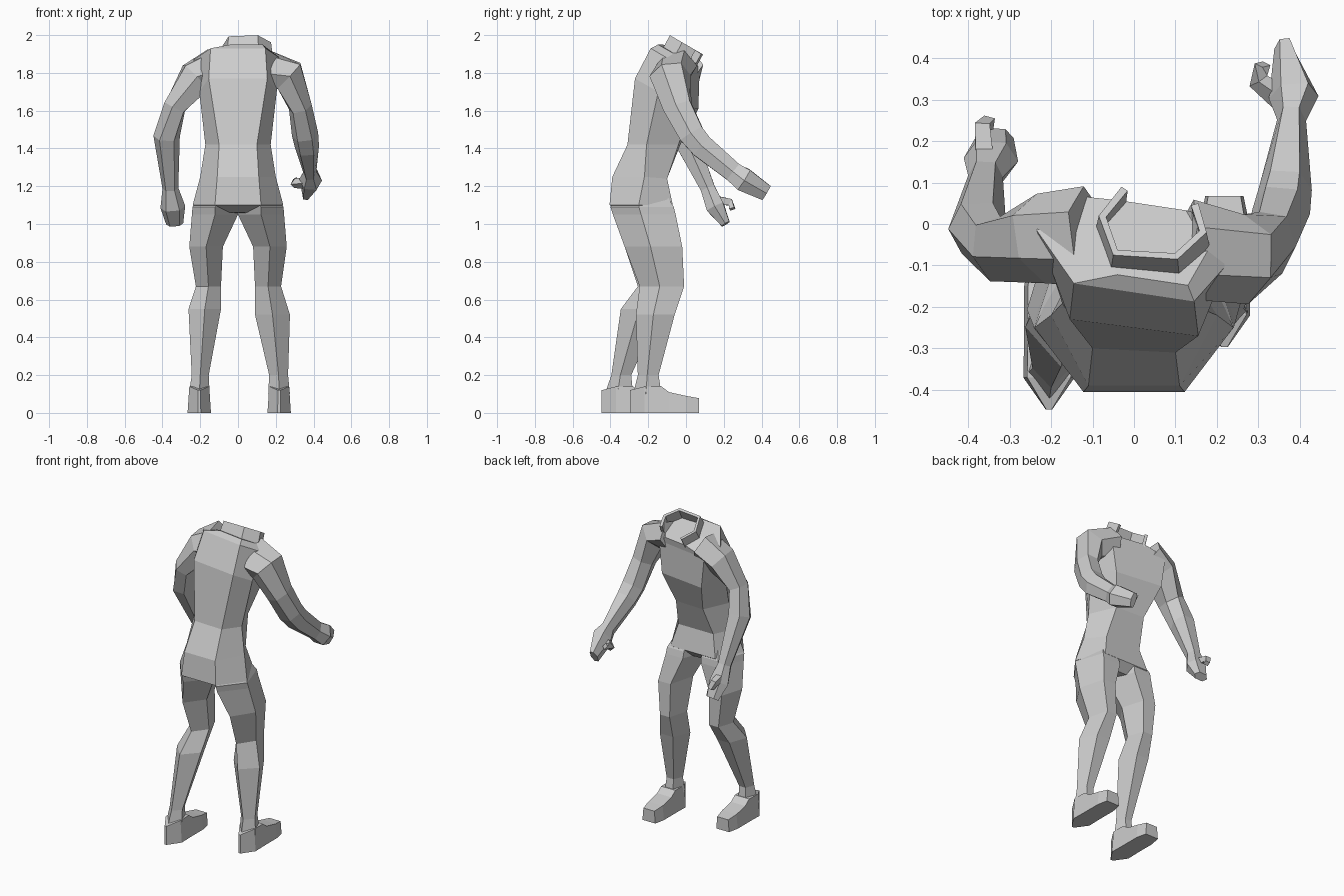
import bpy, bmesh
from mathutils import Vector


def loft(name, rings):
    """Skin a closed flat-shaded mesh through rings of equal point count."""
    bm = bmesh.new()
    rows = [[bm.verts.new(p) for p in r] for r in rings]
    n = len(rows[0])
    for a, b in zip(rows, rows[1:]):
        for i in range(n):
            j = (i + 1) % n
            bm.faces.new((a[i], a[j], b[j], b[i]))
    bm.faces.new(rows[0][::-1])
    bm.faces.new(rows[-1])
    bmesh.ops.recalc_face_normals(bm, faces=bm.faces)
    me = bpy.data.meshes.new(name)
    bm.to_mesh(me)
    bm.free()
    ob = bpy.data.objects.new(name, me)
    bpy.context.collection.objects.link(ob)
    return ob


def limb(name, stations, shape):
    """Tube through (centre, half width, half depth), square to its path."""
    pts = [Vector(s[0]) for s in stations]
    ref = Vector((0, 0.8, 0.6))
    rings = []
    for i, (c, ru, rv) in enumerate(stations):
        t = (pts[min(i + 1, len(pts) - 1)] - pts[max(i - 1, 0)]).normalized()
        v = (ref - t * ref.dot(t)).normalized()
        u = v.cross(t)
        rings.append([pts[i] + u * a * ru + v * b * rv for a, b in shape])
    return loft(name, rings)


HEX = [(1, 0), (.55, .95), (-.55, .95), (-1, 0), (-.55, -.95), (.55, -.95)]
BOX = [(1, 1), (-1, 1), (-1, -1), (1, -1)]


# Torso: back, side and front corners of each level, upper body twisted
def torso_ring(cx, twist, zb, zs, zf, yb, wb, ys, ws, yf, wf):
    pts = [(-wb, yb, zb), (wb, yb, zb), (ws, ys, zs), (wf, yf, zf),
           (-wf, yf, zf), (-ws, ys, zs)]
    return [(x + cx, y - twist * x, z) for x, y, z in pts]


loft("torso", [torso_ring(*r) for r in (
    (.045, .15, 1.95, 1.90, 1.85, -.135, .085, -.04, .135, .045, .08),
    (0, .15, 1.93, 1.87, 1.81, -.165, .145, -.05, .235, .045, .18),
    (0, .13, 1.77, 1.70, 1.61, -.25, .155, -.12, .205, .045, .155),
    (0, .05, 1.42, 1.42, 1.42, -.305, .10, -.20, .173, -.035, .10),
    (0, 0, 1.25, 1.25, 1.24, -.39, .11, -.22, .20, -.10, .125),
    (0, 0, 1.10, 1.10, 1.10, -.405, .122, -.25, .24, -.07, .16),
    (0, 0, 1.06, 1.06, 1.05, -.30, .04, -.24, .10, -.12, .04))])

# Collar: open at the chest, tilted forward
outline = [(-.03, .09), (-.085, .02), (-.05, -.075), (.105, -.085),
           (.175, -.02), (.155, .05)]
bm = bmesh.new()
top = [bm.verts.new((x, y, 1.95 - .58 * y)) for x, y in outline]
low = [bm.verts.new((.045 + (x - .045) * 1.06, y - .035, 1.885 - .58 * y))
       for x, y in outline]
for i in range(5):
    bm.faces.new((top[i], low[i], low[i + 1], top[i + 1]))
me = bpy.data.meshes.new("collar")
bm.to_mesh(me)
bm.free()
collar = bpy.data.objects.new("collar", me)
bpy.context.collection.objects.link(collar)
mod = collar.modifiers.new("thickness", "SOLIDIFY")
mod.thickness = .018
mod.offset = -1

# Legs: each level is (z, inner x, outer x, back y, front y)
LEG = [(0, -1), (1, -.1), (.5, 1), (-.5, 1), (-1, -.1)]


def leg(name, s, levels):
    rings = []
    for z, xi, xo, yb, yf in levels:
        cx, hx, cy, hy = (xi + xo) / 2, (xo - xi) / 2, (yb + yf) / 2, (yf - yb) / 2
        rings.append([(s * (cx + a * hx), cy + b * hy, z) for a, b in LEG])
    loft(name, rings)


leg("right_leg", 1, [
    (1.2, .03, .17, -.33, -.13), (1.09, .0, .241, -.40, -.065),
    (1.05, .0, .244, -.387, -.055),
    (.88, .08, .258, -.325, -.02), (.67, .09, .228, -.245, -.01),
    (.52, .09, .275, -.265, -.06), (.20, .165, .265, -.255, -.145),
    (.10, .16, .275, -.28, -.13)])
leg("left_leg", -1, [
    (1.2, .03, .17, -.33, -.13), (1.09, .0, .241, -.40, -.07),
    (1.05, .0, .244, -.387, -.065),
    (.88, .08, .258, -.325, -.06), (.67, .09, .223, -.255, -.06),
    (.55, .09, .262, -.345, -.13), (.20, .155, .245, -.395, -.29),
    (.10, .15, .26, -.43, -.28)])


# Feet: sections from pointed heel to blunt toe
def foot(name, cx, dy):
    rings = []
    for y, hw, h in ((-.297, .008, .12), (-.22, .062, .14), (-.13, .06, .14),
                     (-.09, .06, .11), (.0, .06, .09), (.068, .046, .078)):
        rings.append([(cx - hw, y + dy, 0), (cx + hw, y + dy, 0),
                      (cx + hw * .85, y + dy, h), (cx - hw * .85, y + dy, h)])
    loft(name, rings)


foot("right_foot", .218, 0)
foot("left_foot", -.205, -.15)

# Arms with mitten hands
limb("right_arm", [
    ((.12, -.06, 1.82), .10, .115), ((.27, -.085, 1.785), .095, .10),
    ((.33, -.045, 1.62), .062, .078), ((.355, .03, 1.475), .07, .07),
    ((.365, .085, 1.41), .064, .066),
    ((.38, .25, 1.275), .035, .055), ((.385, .305, 1.235), .06, .065),
    ((.36, .425, 1.165), .022, .045)], HEX)
limb("left_arm", [
    ((-.11, -.03, 1.83), .10, .115), ((-.225, -.035, 1.775), .095, .10),
    ((-.335, -.06, 1.62), .062, .075), ((-.378, -.01, 1.465), .07, .068),
    ((-.358, .115, 1.19), .042, .04), ((-.345, .155, 1.09), .066, .05),
    ((-.335, .21, 1.0), .045, .025)], HEX)

# Thumbs
limb("right_thumb", [
    ((.37, .29, 1.22), .02, .025), ((.30, .345, 1.215), .016, .02),
    ((.31, .385, 1.23), .012, .016)], BOX)
limb("left_thumb", [
    ((-.36, .14, 1.13), .022, .022), ((-.365, .235, 1.115), .018, .018),
    ((-.35, .245, 1.08), .014, .014)], BOX)
